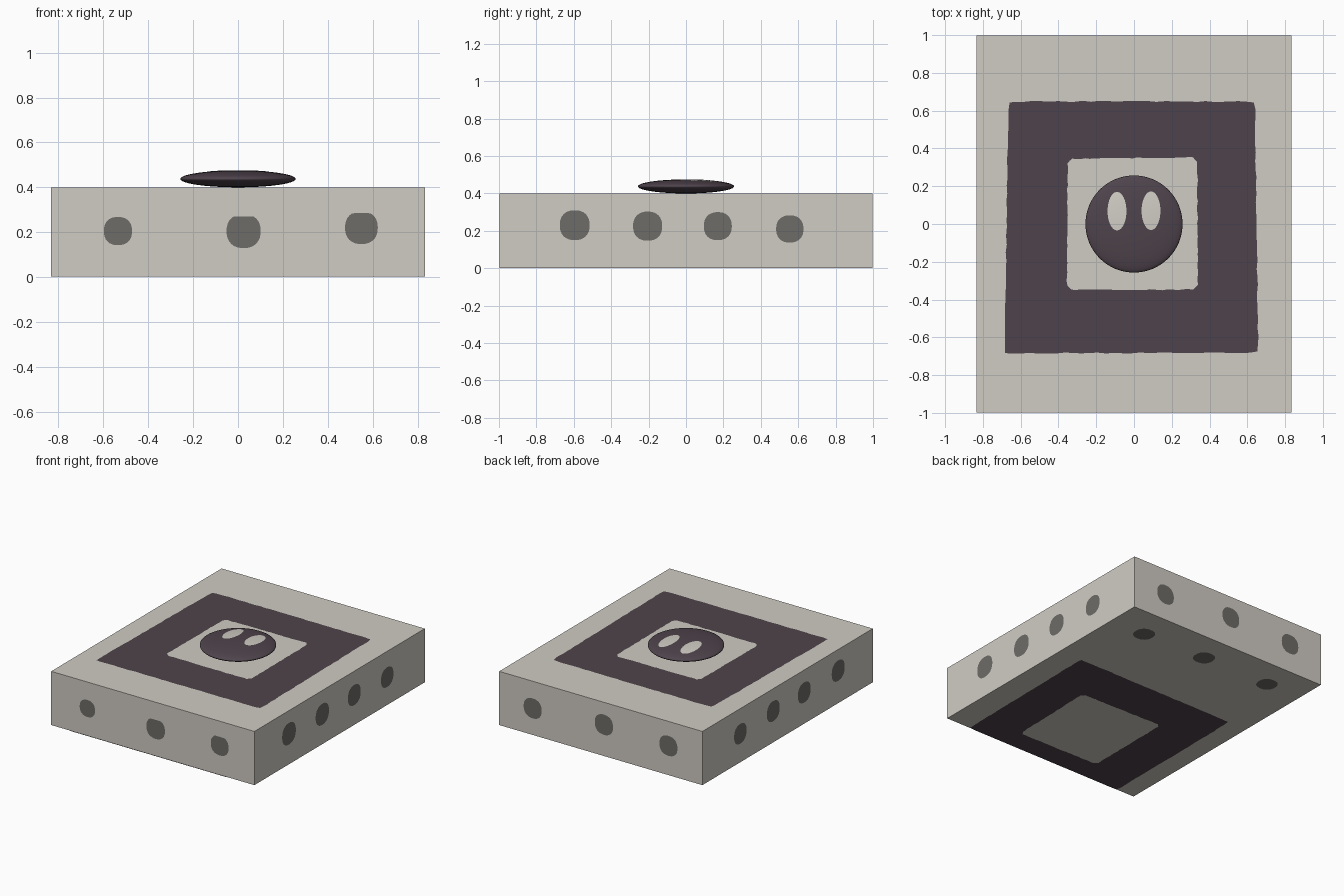
import bpy, bmesh, math, random
from mathutils import Vector

random.seed(4)
if "Cube" in bpy.data.objects:
    bpy.data.objects.remove(bpy.data.objects["Cube"], do_unlink=True)


def material(name, rgb):
    m = bpy.data.materials.new(name)
    m.use_nodes = True
    m.diffuse_color = (*rgb, 1)
    bsdf = next(n for n in m.node_tree.nodes if n.type == 'BSDF_PRINCIPLED')
    bsdf.inputs["Base Color"].default_value = (*rgb, 1)
    bsdf.inputs["Roughness"].default_value = 0.8
    return m


STONE = material("pale stone", (0.63, 0.60, 0.55))
GREY = material("dark grey", (0.156, 0.15, 0.136))
PLUM = material("dark plum", (0.078, 0.057, 0.072))

HX, HY, TOP, GAP = 0.835, 1.0, 0.4, 0.002   # GAP lifts painted plates off the slab


def finish(bm, name, mat, outward=None, smooth=False):
    if outward is None:
        bmesh.ops.recalc_face_normals(bm, faces=bm.faces)
    else:
        bm.normal_update()
        for f in bm.faces:
            if f.normal.dot(Vector(outward)) < 0:
                f.normal_flip()
    mesh = bpy.data.meshes.new(name)
    bm.to_mesh(mesh)
    bm.free()
    mesh.materials.append(mat)
    for p in mesh.polygons:
        p.use_smooth = smooth
    ob = bpy.data.objects.new(name, mesh)
    bpy.context.collection.objects.link(ob)
    return ob


# Slab
bm = bmesh.new()
bmesh.ops.create_cube(bm, size=1)
for v in bm.verts:
    v.co = Vector((v.co.x * 2 * (HX - GAP), v.co.y * 2 * (HY - GAP),
                   TOP if v.co.z > 0 else GAP))
finish(bm, "slab", STONE)

# Round painted spots: side name -> (mapping to the surface, outward direction)
SIDES = {
    "front": (lambda u, v: (u, -HY, v), (0, -1, 0)),
    "back": (lambda u, v: (u, HY, v), (0, 1, 0)),
    "left": (lambda u, v: (HX, u, v), (1, 0, 0)),
    "right": (lambda u, v: (-HX, u, v), (-1, 0, 0)),
    "bottom": (lambda u, v: (u, v, 0), (0, 0, -1)),
}
SPOTS = {
    "front": [(-.535, .205, .063), (.025, .205, .076), (.55, .22, .073)],
    "back": [(.557, .2, .074), (-.027, .235, .075), (-.556, .22, .074)],
    "left": [(-.595, .23, .08), (-.205, .225, .078), (.17, .225, .075), (.555, .21, .073)],
    "right": [(-.59, .245, .076), (-.193, .235, .075), (.17, .235, .075), (.556, .215, .073)],
    "bottom": [(.543, .755, .073), (.02, .77, .073), (-.543, .77, .071)],
}


def spot(name, side, u, v, r, squareness=2.3, sides=32):
    place, outward = SIDES[side]
    bm = bmesh.new()
    ring = []
    for i in range(sides):
        a = math.tau * i / sides
        c, s = math.cos(a), math.sin(a)
        k = r / (abs(c) ** squareness + abs(s) ** squareness) ** (1 / squareness)
        ring.append(bm.verts.new(place(u + k * c, v + min(k * s, 0.065))
                                 if side == "front" else place(u + k * c, v + k * s)))
    bm.faces.new(ring)
    finish(bm, name, GREY, outward)


for side, spots in SPOTS.items():
    for i, (u, v, r) in enumerate(spots):
        spot(f"{side}_spot_{i + 1}", side, u, v, r)


# Rough-edged painted square frames
def rough_loop(corners, z, cut, steps=30, rough=0.003, limit=HY):
    pts = []
    centre = sum((Vector(c) for c in corners), Vector((0, 0))) / 4
    for i in range(4):
        a, b = Vector(corners[i]), Vector(corners[(i + 1) % 4])
        for k in range(steps):
            p = a.lerp(b, k / steps)
            if k == 0:
                p = p + (centre - p).normalized() * cut
            p += Vector((random.uniform(-rough, rough), random.uniform(-rough, rough)))
            pts.append((p.x, max(p.y, -limit + GAP), z))
    return pts


def frame(name, outer, inner, z, outward):
    bm = bmesh.new()
    a = [bm.verts.new(p) for p in rough_loop(outer, z, 0.006)]
    b = [bm.verts.new(p) for p in rough_loop(inner, z, 0.018)]
    n = len(a)
    for i in range(n):
        j = (i + 1) % n
        bm.faces.new((a[i], a[j], b[j], b[i]))
    finish(bm, name, PLUM, outward)


frame("top_frame",
      [(-.685, -.685), (.658, -.68), (.64, .648), (-.665, .65)],
      [(-.355, -.348), (.338, -.348), (.335, .352), (-.352, .345)],
      TOP + GAP, (0, 0, 1))
frame("bottom_frame",
      [(-.685, -1.0), (.635, -1.0), (.65, .21), (-.676, .205)],
      [(-.35, -.82), (.32, -.83), (.337, -.145), (-.345, -.13)],
      0, (0, 0, -1))

# Flattened round button
R, H = 0.257, 0.0375
ZC = TOP + H
bm = bmesh.new()
bmesh.ops.create_uvsphere(bm, u_segments=64, v_segments=32, radius=1)
for v in bm.verts:
    v.co = Vector((v.co.x * R, v.co.y * R, ZC + v.co.z * H))
finish(bm, "button", PLUM, smooth=True)


# Oval eyes that follow the curve of the button
def eye(name, cx, cy, rx, ry, rings=6, sides=40):
    def on_button(x, y):
        return (x, y, ZC + 0.0012 + H * math.sqrt(max(0, 1 - (x * x + y * y) / R ** 2)))
    bm = bmesh.new()
    middle = bm.verts.new(on_button(cx, cy))
    last = None
    for k in range(1, rings + 1):
        t = k / rings
        ring = [bm.verts.new(on_button(cx + rx * t * math.cos(math.tau * i / sides),
                                       cy + ry * t * math.sin(math.tau * i / sides)))
                for i in range(sides)]
        for i in range(sides):
            j = (i + 1) % sides
            if last:
                bm.faces.new((last[i], ring[i], ring[j], last[j]))
            else:
                bm.faces.new((middle, ring[i], ring[j]))
        last = ring
    finish(bm, name, STONE, (0, 0, 1), smooth=True)


eye("right_eye", -.09, .068, .05, .102)
eye("left_eye", .09, .07, .05, .102)
